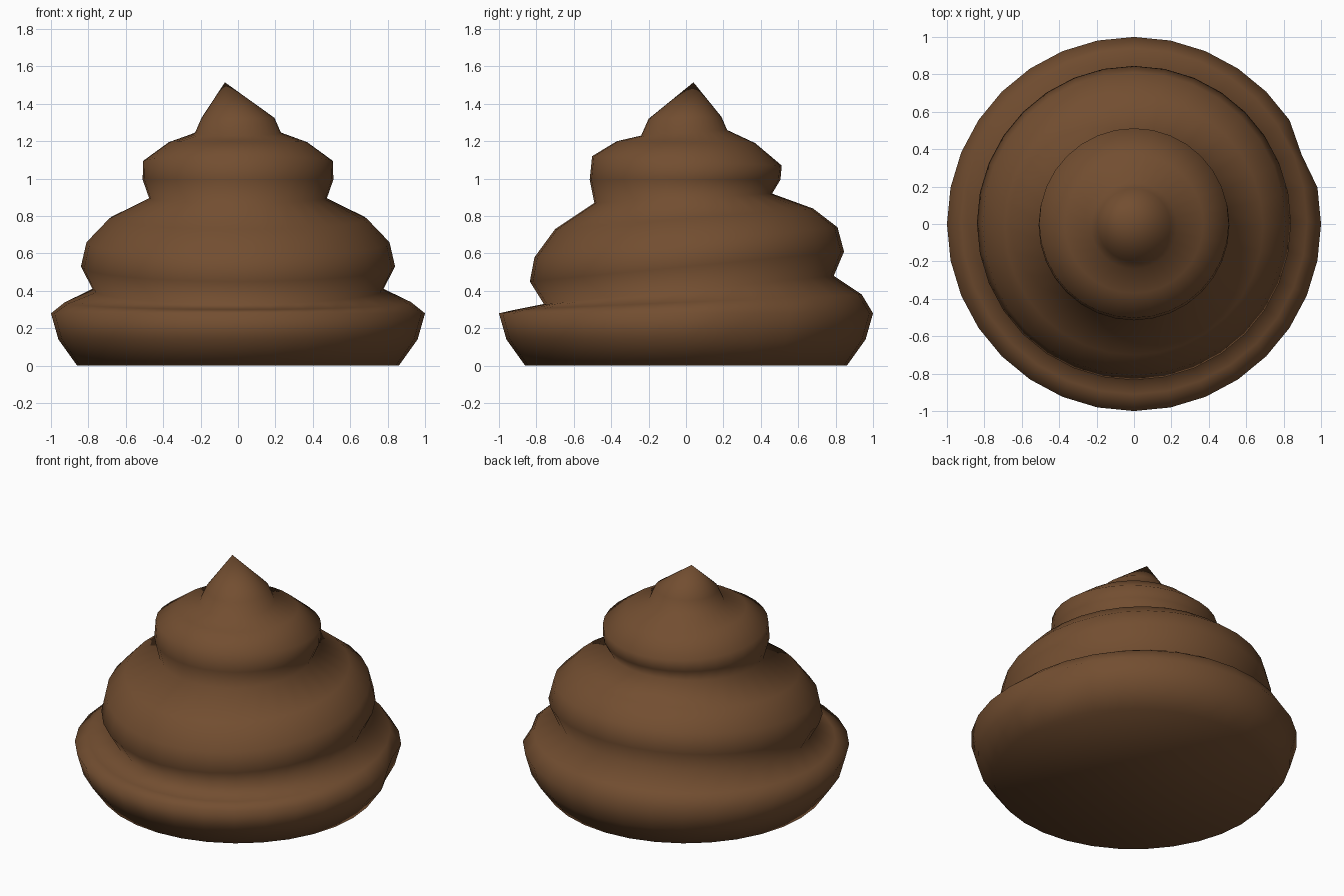
import bpy
import bmesh
import math

cube = bpy.data.objects.get("Cube")
if cube:
    bpy.data.objects.remove(cube, do_unlink=True)

SEGMENTS = 32

# Swirl rings: radius, height, rise towards the back, shift towards the back
RINGS = [
    (0.86, 0.0, 0.0, 0.0),          # foot
    (0.96, 0.14, 0.0, 0.0),
    (1.0, 0.28, 0.0, 0.0),          # lower coil rim
    (0.925, 0.34, 0.04, 0.015),
    (0.775, 0.405, 0.075, 0.015),   # lower groove
    (0.84, 0.53, 0.08, 0.005),      # middle coil
    (0.81, 0.66, 0.08, 0.0),
    (0.69, 0.785, 0.055, -0.01),
    (0.475, 0.895, 0.025, -0.015),  # upper groove
    (0.51, 0.995, 0.0, -0.005),     # upper coil
    (0.507, 1.095, -0.025, 0.005),
    (0.37, 1.195, -0.005, 0.0),
    (0.23, 1.245, 0.015, -0.01),    # tip groove
    (0.195, 1.325, 0.005, -0.005),
]
APEX = (-0.07, 0.04, 1.515)


def add_ring(bm, index, radius, height, rise, shift):
    ring = []
    for i in range(SEGMENTS):
        a = math.tau * i / SEGMENTS
        # small dent in the lower coil rim
        r = radius * (0.97 if i == 2 and index in (1, 2) else 1.0)
        ring.append(bm.verts.new((r * math.cos(a),
                                  r * math.sin(a) + shift,
                                  height + rise * math.sin(a))))
    return ring


bm = bmesh.new()
rings = [add_ring(bm, k, *spec) for k, spec in enumerate(RINGS)]

# Coil walls
for low, high in zip(rings, rings[1:]):
    for i in range(SEGMENTS):
        j = (i + 1) % SEGMENTS
        bm.faces.new((low[i], low[j], high[j], high[i]))

# Pointed tip and flat underside
apex = bm.verts.new(APEX)
for i in range(SEGMENTS):
    bm.faces.new((rings[-1][i], rings[-1][(i + 1) % SEGMENTS], apex))
bm.faces.new(list(reversed(rings[0])))

for face in bm.faces:
    face.smooth = True
mesh = bpy.data.meshes.new("swirl")
bm.to_mesh(mesh)
bm.free()

# Brown material
brown = bpy.data.materials.new("brown")
brown.use_nodes = True
color = (0.17, 0.076, 0.03, 1.0)
brown.diffuse_color = color
shader = next(n for n in brown.node_tree.nodes if n.type == 'BSDF_PRINCIPLED')
shader.inputs["Base Color"].default_value = color
mesh.materials.append(brown)

swirl = bpy.data.objects.new("swirl", mesh)
bpy.context.collection.objects.link(swirl)
